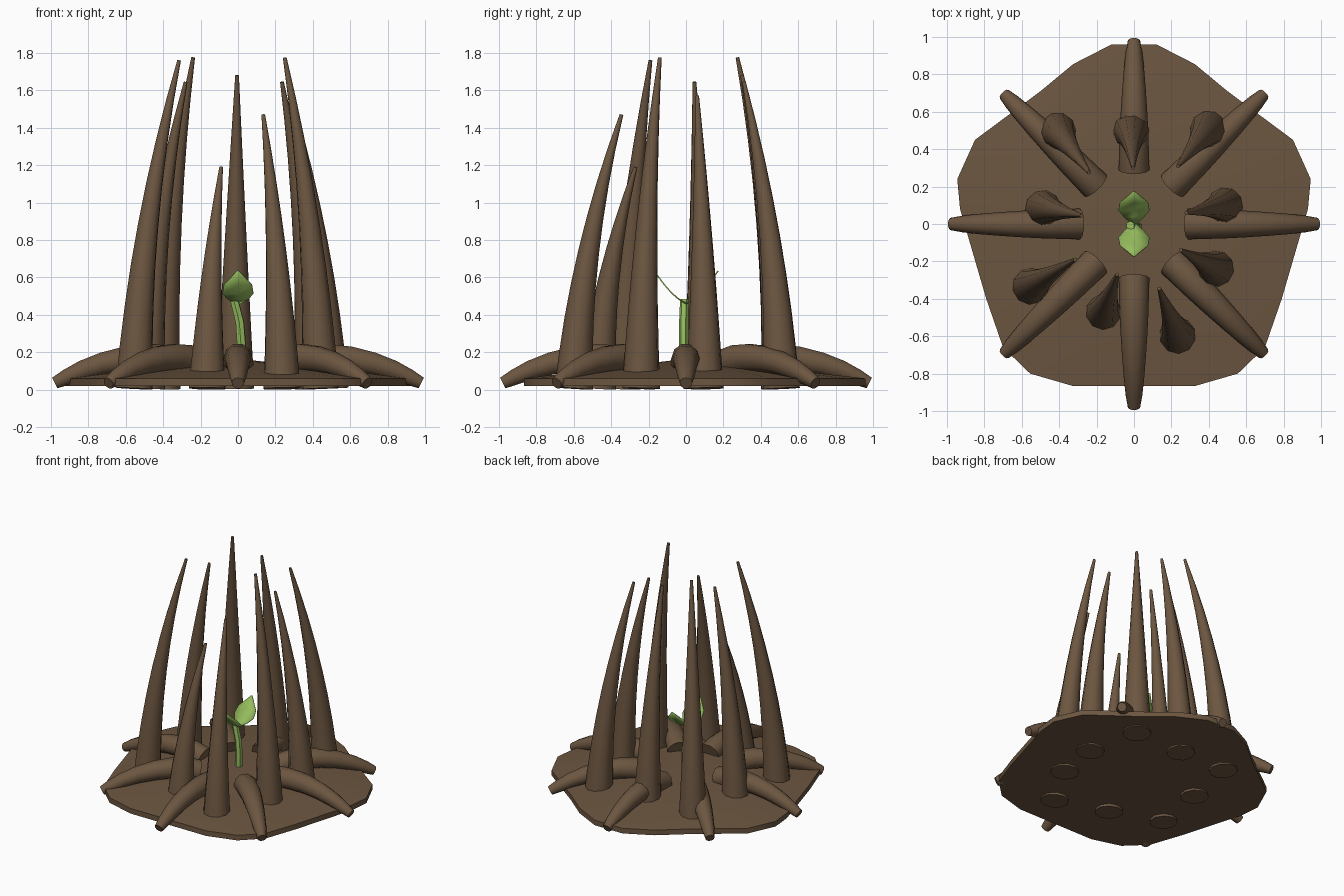
import bpy, bmesh, math
from mathutils import Vector

cube = bpy.data.objects.get("Cube")
if cube:
    bpy.data.objects.remove(cube, do_unlink=True)


def material(name, rgb):
    m = bpy.data.materials.new(name)
    m.use_nodes = True
    m.diffuse_color = (*rgb, 1)
    m.node_tree.nodes["Principled BSDF"].inputs["Base Color"].default_value = (*rgb, 1)
    return m


BARK = material("bark_brown", (0.15, 0.093, 0.052))
GREEN = material("leaf_green", (0.30, 0.50, 0.11))


def finish(name, bm, mat, angle):
    bmesh.ops.recalc_face_normals(bm, faces=bm.faces[:])
    mesh = bpy.data.meshes.new(name)
    bm.to_mesh(mesh)
    bm.free()
    mesh.materials.append(mat)
    ob = bpy.data.objects.new(name, mesh)
    bpy.context.collection.objects.link(ob)
    bpy.ops.object.select_all(action="DESELECT")
    bpy.context.view_layer.objects.active = ob
    ob.select_set(True)
    bpy.ops.object.shade_smooth_by_angle(angle=math.radians(angle))
    return ob


def tube(name, path, radii, sides, mat):
    """Tapered tube with capped ends swept along a path."""
    bm = bmesh.new()
    rings = []
    for i, p in enumerate(path):
        tangent = (path[min(i + 1, len(path) - 1)] - path[max(i - 1, 0)]).normalized()
        # Reference direction sideways to the path's vertical plane
        flat = path[-1] - path[0]
        u = Vector((-flat.y, flat.x, 0)).normalized()
        v = tangent.cross(u).normalized()
        rings.append([bm.verts.new(p + radii[i] * (u * math.cos(a) + v * math.sin(a)))
                      for a in (math.tau * k / sides for k in range(sides))])
    for a, b in zip(rings, rings[1:]):
        for k in range(sides):
            n = (k + 1) % sides
            bm.faces.new((a[k], a[n], b[n], b[k]))
    bm.faces.new(rings[0])
    bm.faces.new(rings[-1])
    return finish(name, bm, mat, 50)


# Ground slab: mirrored outline with a slightly domed top
half = [(0.12, 0.96), (0.325, 0.855), (0.5, 0.71), (0.85, 0.45), (0.945, 0.24),
        (0.93, 0.08), (0.79, -0.4), (0.70, -0.66), (0.555, -0.8), (0.33, -0.865)]
outline = half + [(-x, y) for x, y in reversed(half)]
bm = bmesh.new()
low = [bm.verts.new((x, y, 0.02)) for x, y in outline]
top = [bm.verts.new((x, y, 0.06)) for x, y in outline]
peak = bm.verts.new((0, 0, 0.165))
bm.faces.new(low)
for i in range(len(outline)):
    j = (i + 1) % len(outline)
    bm.faces.new((low[i], low[j], top[j], top[i]))
    bm.faces.new((top[i], top[j], peak))
finish("ground_slab", bm, BARK, 40)

# Tall spikes leaning inwards: base x, base y, tip x, tip y, height
spikes = [(-0.41, 0.50, -0.24, 0.275, 1.775), (-0.015, 0.50, -0.005, 0.30, 1.68),
          (0.40, 0.51, 0.235, 0.31, 1.645), (-0.49, 0.085, -0.28, 0.045, 1.645),
          (0.49, 0.10, 0.28, 0.06, 1.57), (-0.555, -0.335, -0.315, -0.19, 1.76),
          (0.44, -0.24, 0.25, -0.14, 1.775), (-0.165, -0.475, -0.09, -0.27, 1.19),
          (0.235, -0.60, 0.135, -0.345, 1.47)]
for n, (bx, by, tx, ty, h) in enumerate(spikes):
    steps = [i / 8 for i in range(9)]
    path = []
    for t in steps:
        s = 0.25 * t + 0.75 * t * t
        path.append(Vector((bx + (tx - bx) * s, by + (ty - by) * s, 0.006 + (h - 0.006) * t)))
    tube(f"spike_{n + 1}", path, [0.102 - 0.092 * t for t in steps], 10, BARK)

# Eight arched roots spreading outwards
arch = [(0.29, 0.135, 0.082), (0.38, 0.162, 0.08), (0.48, 0.17, 0.077), (0.60, 0.163, 0.071),
        (0.72, 0.14, 0.063), (0.83, 0.105, 0.054), (0.92, 0.065, 0.044), (0.98, 0.035, 0.033)]
for n in range(8):
    c, s = math.cos(n * math.tau / 8), math.sin(n * math.tau / 8)
    path = [Vector((r * c, r * s, z)) for r, z, w in arch]
    tube(f"root_{n + 1}", path, [w for r, z, w in arch], 10, BARK)

# Sprout stem with a slight bow
stem = [Vector(p) for p in ((0.015, -0.012, 0.13), (0.018, -0.012, 0.25),
                            (0.01, -0.012, 0.36), (-0.02, -0.008, 0.48))]
tube("sprout_stem", stem, [0.027, 0.026, 0.025, 0.024], 6, GREEN)

# Two sagging leaves: distance along y, height, half width
leaf = [(0.0, 0.46, 0.012), (0.04, 0.485, 0.055), (0.075, 0.515, 0.083),
        (0.115, 0.56, 0.075), (0.172, 0.635, 0.004)]
for name, side in (("front_leaf", -1), ("back_leaf", 1)):
    bm = bmesh.new()
    rows = [[bm.verts.new((k * w, side * d, z)) for k in (-1, 0, 1)] for d, z, w in leaf]
    for a, b in zip(rows, rows[1:]):
        for k in (0, 1):
            bm.faces.new((a[k], a[k + 1], b[k + 1], b[k]))
    ob = finish(name, bm, GREEN, 30)
    thick = ob.modifiers.new("thickness", "SOLIDIFY")
    thick.thickness = 0.007
    thick.offset = 0
